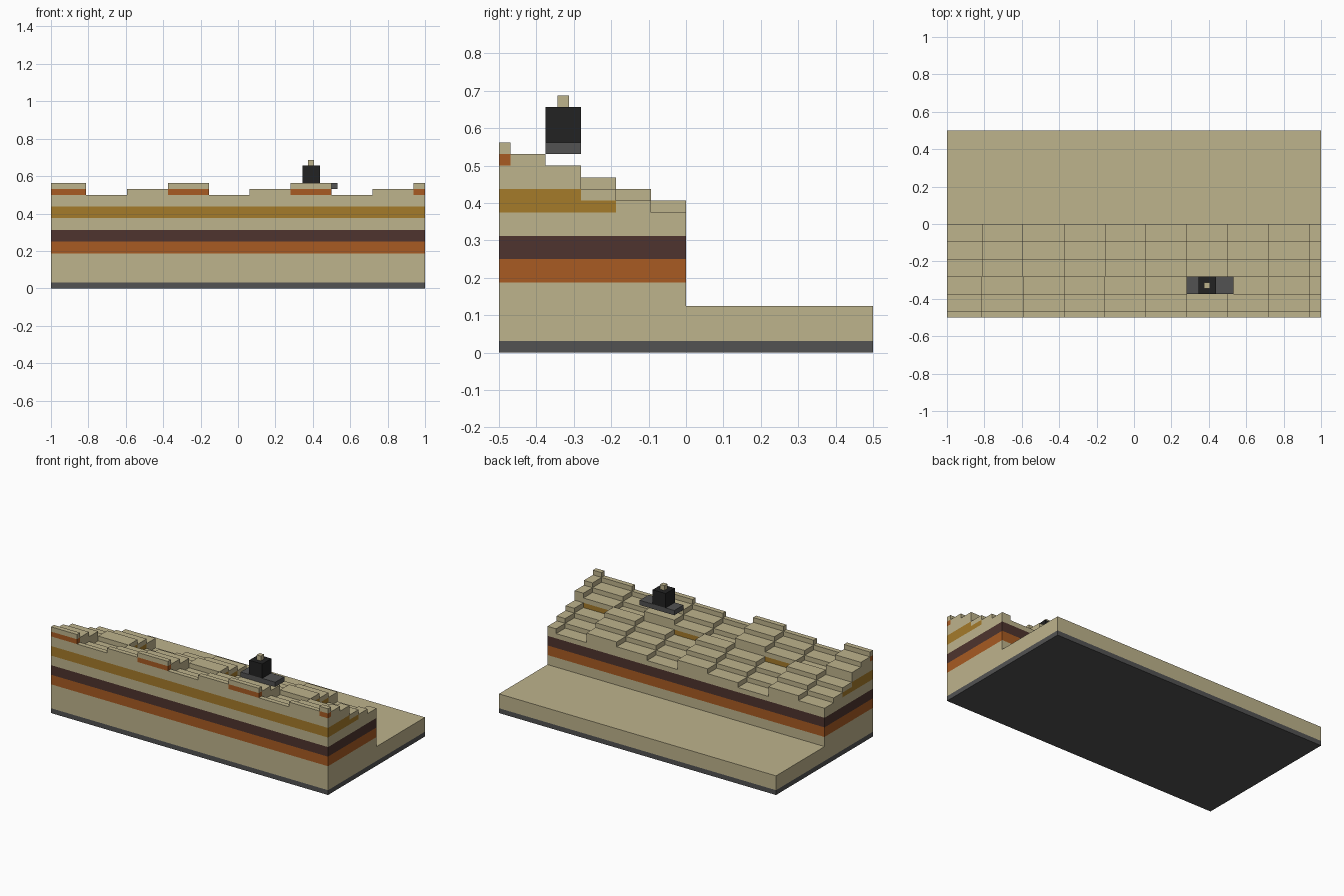
import bpy
import bmesh

if "Cube" in bpy.data.objects:
    bpy.data.objects.remove(bpy.data.objects["Cube"])

U = 1 / 32  # one block


def linear(c):
    c /= 255
    return c / 12.92 if c <= 0.04045 else ((c + 0.055) / 1.055) ** 2.4


def material(name, r, g, b):
    mat = bpy.data.materials.new(name)
    colour = (linear(r), linear(g), linear(b), 1)
    mat.diffuse_color = colour
    mat.use_nodes = True
    mat.node_tree.nodes["Principled BSDF"].inputs["Base Color"].default_value = colour
    return mat


sand = material("sand", 190, 179, 140)
clay = material("orange_clay", 168, 91, 34)
earth = material("dark_brown", 78, 52, 46)
ochre = material("ochre", 165, 123, 42)
stone = material("dark_grey", 82, 82, 82)
coal = material("black", 34, 34, 34)


def finish(bm, name, mats):
    mesh = bpy.data.meshes.new(name)
    bm.to_mesh(mesh)
    bm.free()
    for mat in mats:
        mesh.materials.append(mat)
    obj = bpy.data.objects.new(name, mesh)
    bpy.context.collection.objects.link(obj)
    return obj


def box(name, low, high, mat):
    """Box between two corners given in blocks."""
    bm = bmesh.new()
    bmesh.ops.create_cube(bm, size=1)
    for v in bm.verts:
        v.co = [(low[k] if v.co[k] < 0 else high[k]) * U for k in range(3)]
    return finish(bm, name, [mat])


# Low ground
box("base_plate", (-32, -16, 0), (32, 16, 1), stone)
box("ground_slab", (-32, -16, 1), (32, 16, 4), sand)

# Stepped hillside: cells of seven by three blocks
FLOOR = 4
xs = [-32] + list(range(-26, 32, 7)) + [32]
ys = [-16] + list(range(-15, 1, 3))
cols, rows = len(xs) - 1, len(ys) - 1
layer_mats = [sand, clay, earth, ochre]


def height(i, j):
    if 0 <= i < cols and 0 <= j < rows:
        return 16 - j + (i + 2 - j // 3) % 3
    return FLOOR


def layer(z, top):
    """Material slot of a block layer; the uppermost block is always sand."""
    if z == top - 1:
        return 0
    if z in (6, 7, 16):
        return 1
    if z in (8, 9):
        return 2
    return 3 if z in (12, 13) else 0


bm = bmesh.new()


def face(points, slot):
    f = bm.faces.new([bm.verts.new([c * U for c in p]) for p in points])
    f.material_index = slot


def wall(a, b, low, top):
    """Vertical strip from a to b, one face per run of equal layers."""
    start = low
    for z in range(low, top):
        if z == top - 1 or layer(z + 1, top) != layer(z, top):
            face([(*a, start), (*b, start), (*b, z + 1), (*a, z + 1)], layer(z, top))
            start = z + 1


for i in range(cols):
    for j in range(rows):
        h = height(i, j)
        corners = [(xs[i], ys[j]), (xs[i + 1], ys[j]),
                   (xs[i + 1], ys[j + 1]), (xs[i], ys[j + 1])]
        face([(*c, h) for c in corners], 0)
        for k, (di, dj) in enumerate([(0, -1), (1, 0), (0, 1), (-1, 0)]):
            wall(corners[k], corners[(k + 1) % 4], height(i + di, j + dj), h)

bmesh.ops.remove_doubles(bm, verts=bm.verts, dist=0.0001)
finish(bm, "stepped_hillside", layer_mats)

# Small marker hovering over the slope
box("marker_plate", (9, -12, 17), (17, -9, 18), stone)
box("marker_block", (11, -12, 18), (14, -9, 21), coal)
box("marker_cap", (12, -11, 21), (13, -10, 22), sand)
